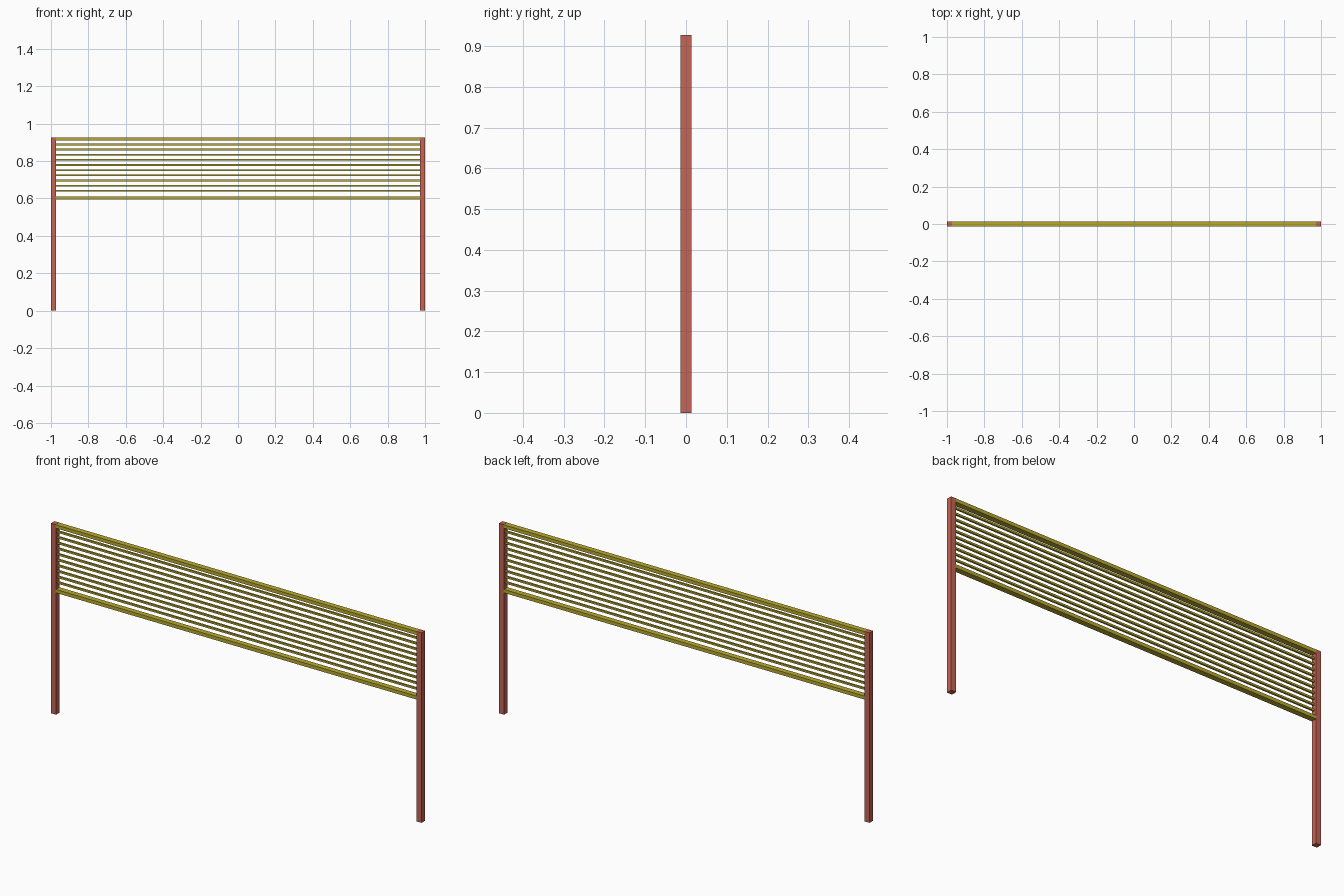
import bpy

if "Cube" in bpy.data.objects:
    bpy.data.objects.remove(bpy.data.objects["Cube"])


def material(name, color):
    m = bpy.data.materials.new(name)
    m.diffuse_color = (*color, 1)
    m.use_nodes = True
    m.node_tree.nodes["Principled BSDF"].inputs["Base Color"].default_value = m.diffuse_color
    return m


RED = material("post_red", (0.55, 0.13, 0.09))
YELLOW = material("rail_yellow", (0.48, 0.40, 0.03))

HEIGHT = 0.927   # overall height
POST = 0.027     # square post width
SPAN = 2 - 2 * POST


def box(name, center, size, mat):
    bpy.ops.mesh.primitive_cube_add(size=1, location=center)
    ob = bpy.context.object
    ob.name = name
    ob.scale = size
    bpy.ops.object.transform_apply(location=False, rotation=False, scale=True)
    ob.data.materials.append(mat)


# Square end posts
for side, sign in (("left", -1), ("right", 1)):
    box(f"{side}_post", (sign * (1 - POST / 2), 0, HEIGHT / 2),
        (POST, POST, HEIGHT), RED)

# Flat top and bottom rails
for name, z in (("top_rail", 0.918), ("bottom_rail", 0.603)):
    box(name, (0, 0, z), (SPAN, POST, 0.017), YELLOW)

# Thin square bars between the rails
COUNT, Z_LOW, Z_HIGH = 10, 0.641, 0.889
for i in range(COUNT):
    z = Z_LOW + (Z_HIGH - Z_LOW) * i / (COUNT - 1)
    box(f"bar_{i + 1}", (0, 0, z), (SPAN, 0.009, 0.009), YELLOW)
